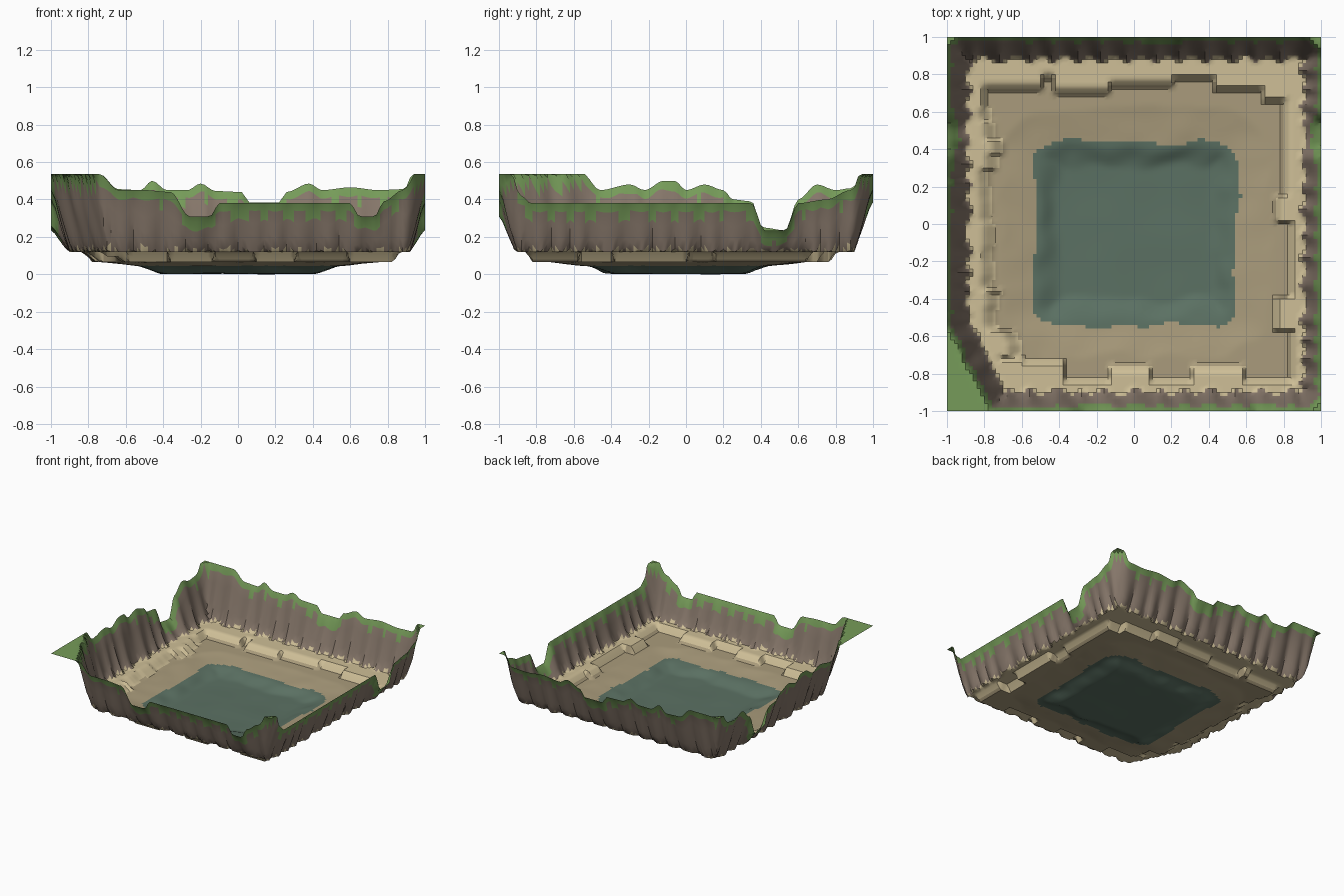
import bpy, bmesh, math
from mathutils import Vector, noise

if "Cube" in bpy.data.objects:
    bpy.data.objects.remove(bpy.data.objects["Cube"])

N = 100                     # grid cells per side
LEDGE, FLOOR = 0.12, 0.065  # main terrace heights

# Rim height along each side (position, height)
RIM = {
    "front": [(-1, .535), (-.74, .535), (-.64, .45), (-.5, .45), (-.36, .44), (-.26, .31), (-.15, .31),
              (-.1, .38), (.6, .38), (.65, .31), (.73, .31), (.78, .39), (.88, .45), (.96, .535), (1, .535)],
    "back": [(-1, .535), (-.74, .535), (-.64, .455), (-.52, .45), (-.46, .5), (-.38, .45), (-.27, .45),
             (-.2, .485), (-.12, .445), (.02, .44), (.06, .385), (.22, .385), (.26, .44), (.38, .485),
             (.45, .45), (.6, .465), (.75, .45), (.88, .455), (.96, .535), (1, .535)],
    "right": [(-1, .535), (-.96, .535), (-.88, .42), (-.83, .38), (.35, .38), (.42, .235), (.53, .235),
              (.6, .38), (.75, .4), (.88, .45), (.96, .535), (1, .535)],
    "left": [(-1, .535), (-.55, .535), (-.46, .45), (-.3, .48), (-.22, .45), (-.12, .5), (-.06, .5),
             (0, .45), (.1, .48), (.2, .45), (.25, .4), (.35, .39), (.41, .25), (.53, .235), (.6, .4),
             (.7, .48), (.8, .45), (.88, .46), (.96, .535), (1, .535)],
}
# Stepped inner edge of the sand ledge: (end position, distance from centre)
STEP = {
    "front": [(-.6, .70), (-.38, .72), (-.13, .82), (.1, .75), (.31, .82), (.6, .75), (1, .82)],
    "back": [(-.5, .71), (-.43, .77), (-.13, .69), (.2, .73), (.43, .76), (.68, .70), (1, .64)],
    "right": [(-.58, .83), (-.4, .74), (.02, .82), (.14, .75), (1, .79)],
    "left": [(-.72, .66), (-.58, .62), (-.36, .72), (-.3, .78), (0, .74), (.3, .76), (.55, .72), (1, .78)],
}
BASE = {"front": .10, "back": .115, "right": .09, "left": .11}   # cliff foot widths


def clamp(v):
    return max(0.0, min(1.0, v))


def smooth(v):
    v = clamp(v)
    return v * v * (3 - 2 * v)


def along(table, t):
    for (a, ha), (b, hb) in zip(table, table[1:]):
        if t <= b:
            return ha + (hb - ha) * smooth((t - a) / (b - a))
    return table[-1][1]


def step_at(table, t):
    return next((v for end, v in table if t <= end), table[-1][1])


def wobble(x, y, scale, seed=0.0):
    return noise.noise(Vector((x * scale, y * scale, seed)))


def wall(d, height, foot):
    """Cliff cross-section: narrow cap, steep face, soft foot."""
    s = clamp((d - .008) / foot)
    return LEDGE + (height - LEDGE) * (1 - s) ** 1.15


def lake_distance(x, y):
    """Signed distance to a ragged rounded square (negative in the lake)."""
    qx, qy = abs(x - .01) - .44, abs(y + .045) - .39
    d = math.hypot(max(qx, 0), max(qy, 0)) + min(max(qx, qy), 0) - .1
    return d + .05 * wobble(x, y, 6, 3)


def terrain(x, y):
    """Height and surface kind at a point."""
    sides = {"front": (1 + y, x), "back": (1 - y, x), "right": (1 - x, y), "left": (1 + x, y)}
    # lake bed and sloping floor
    e = lake_distance(x, y)
    if e < 0:
        z = .045 * (1 - smooth(-e / .15)) + .006 * clamp(-e / .1) * (.5 + wobble(x, y, 4, 8))
        kind = 4
    else:
        z = FLOOR - .02 * clamp(1 - e / .17)
        kind = 3
    # sand ledge
    for name, (d, t) in sides.items():
        soft = .036
        edge = step_at(STEP[name], t)
        if name == "left" and t < .62:
            soft = .07
            edge += .05 * wobble(0, round(y * 12), .9, 5)
        k = clamp((1 - d - edge) / soft)
        if k > 0:
            z = max(z, FLOOR + (LEDGE - FLOOR) * k)
    if z > FLOOR + .002:
        kind = 2
    # cliffs with scalloped ribs
    walls = []
    for i, (name, (d, t)) in enumerate(sides.items()):
        rib = abs(math.sin(math.pi * (t + .03 * i) / .135 + 2 * wobble(t, i, 3, 2)))
        foot = BASE[name] + .035 * (.5 - rib) + .015 * wobble(t, i * 7, 9)
        h = along(RIM[name], t)
        walls.append((wall(d, h, foot), h))
    # corner buttresses, the front left one much larger
    ripple = .02 * wobble(x, y, 9, 4)
    walls.append((wall(max(0, .89 * (x + 1) + .455 * (y + .55) + ripple), .535, .11), .535))
    if not (x < 0 and y < 0):
        walls.append((wall(max(0, (1.94 - abs(x) - abs(y)) * .707 + ripple), .535, .1), .535))
    top, h = max(walls)
    if top > LEDGE + .004:
        z = top
        kind = 0 if top > h - .07 else 1
    return z, kind


# One folded sheet of ground
bm = bmesh.new()
grid = [[None] * (N + 1) for _ in range(N + 1)]
for i in range(N + 1):
    for j in range(N + 1):
        x, y = -1 + 2 * i / N, -1 + 2 * j / N
        grid[i][j] = bm.verts.new((x, y, terrain(x, y)[0]))
for i in range(N):
    for j in range(N):
        f = bm.faces.new((grid[i][j], grid[i + 1][j], grid[i + 1][j + 1], grid[i][j + 1]))
        c = f.calc_center_median()
        f.material_index = terrain(c.x, c.y)[1]
low = min(v.co.z for v in bm.verts)
bmesh.ops.translate(bm, verts=bm.verts, vec=(0, 0, -low))
mesh = bpy.data.meshes.new("valley_terrain")
bm.to_mesh(mesh)
bm.free()
valley = bpy.data.objects.new("valley_terrain", mesh)
bpy.context.collection.objects.link(valley)

# Surface colours
for name, col in [("grass", (.18, .33, .10)), ("cliff_rock", (.24, .185, .145)), ("sand", (.62, .52, .31)),
                  ("dirt_floor", (.40, .33, .20)), ("lake_bed", (.105, .165, .125))]:
    m = bpy.data.materials.new(name)
    m.diffuse_color = (*col, 1)
    m.use_nodes = True
    m.node_tree.nodes["Principled BSDF"].inputs["Base Color"].default_value = m.diffuse_color
    mesh.materials.append(m)

bpy.context.view_layer.objects.active = valley
valley.select_set(True)
bpy.ops.object.shade_smooth_by_angle(angle=math.radians(35))
